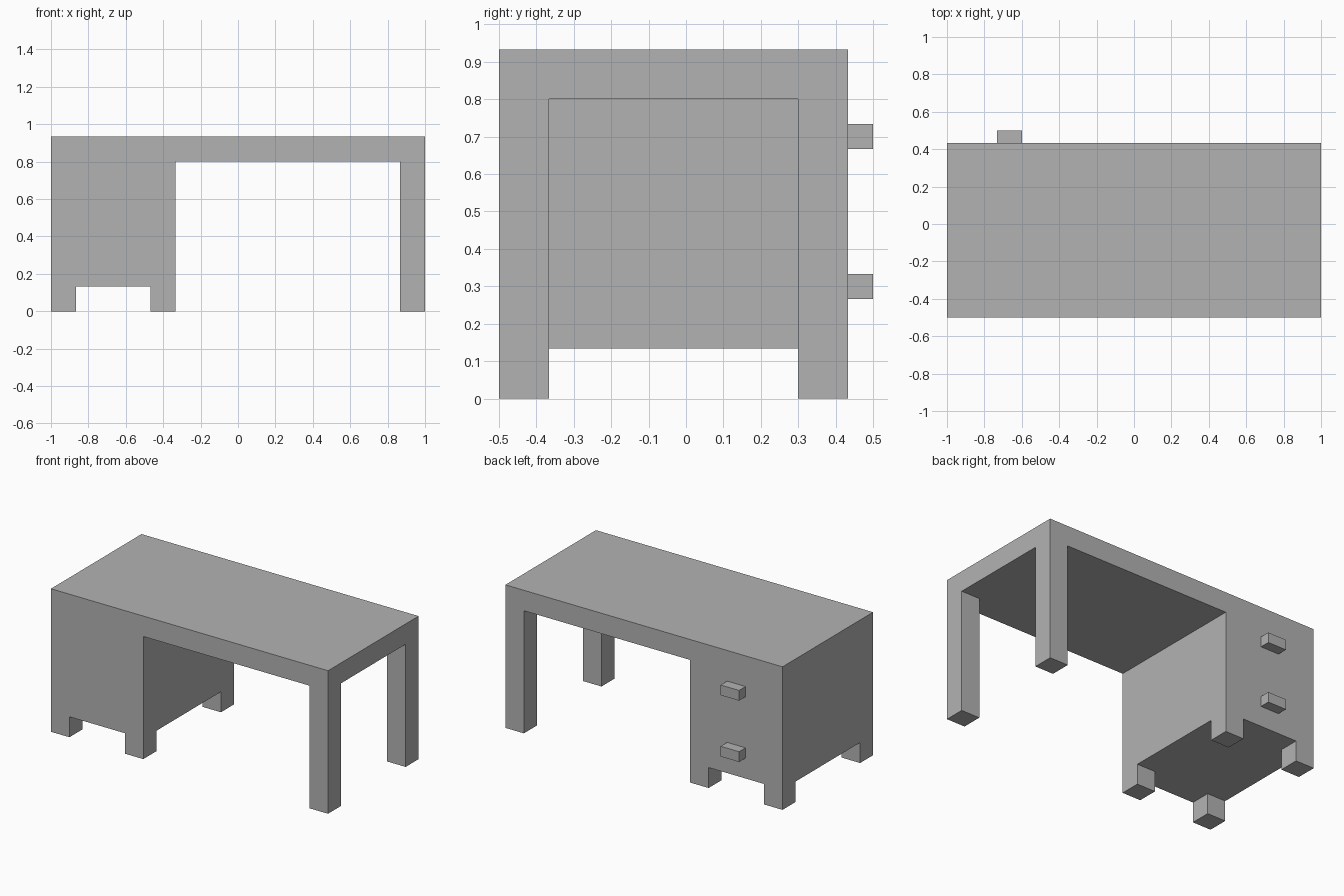
import bpy
from mathutils import Vector

default_cube = bpy.data.objects.get("Cube")
if default_cube:
    bpy.data.objects.remove(default_cube, do_unlink=True)

U = 2 / 15          # leg thickness; the desk is 15 legs wide
LEFT, RIGHT = -1.0, 1.0
FRONT, BACK = -0.5, -0.5 + 7 * U
TOP = 7 * U
OVER = 0.2          # how far cutters overshoot the body

grey = bpy.data.materials.new("plain_grey")
grey.use_nodes = True
colour = (0.45, 0.45, 0.45, 1)
grey.diffuse_color = colour
grey.node_tree.nodes["Principled BSDF"].inputs["Base Color"].default_value = colour


def box(name, low, high):
    """Axis-aligned box between two corners."""
    low, high = Vector(low), Vector(high)
    bpy.ops.mesh.primitive_cube_add(size=1, location=(low + high) / 2)
    obj = bpy.context.object
    obj.name = name
    obj.scale = high - low
    bpy.ops.object.transform_apply(location=False, rotation=False, scale=True)
    obj.data.materials.append(grey)
    return obj


def carve(body, low, high):
    """Cut a box-shaped opening out of the body."""
    cutter = box("cutter", low, high)
    cutter.hide_render = True
    mod = body.modifiers.new("opening", 'BOOLEAN')
    mod.operation = 'DIFFERENCE'
    mod.solver = 'EXACT'
    mod.object = cutter
    bpy.context.view_layer.objects.active = body
    bpy.ops.object.modifier_apply(modifier=mod.name)
    bpy.data.objects.remove(cutter, do_unlink=True)


# Desk body: top slab, cabinet and legs in one piece
desk = box("desk_body", (LEFT, FRONT, 0), (RIGHT, BACK, TOP))
cabinet_side = LEFT + 5 * U
leg_front, leg_back = FRONT + U, BACK - U

# Kneehole from front to back, then the open end between the tall legs
carve(desk, (cabinet_side, FRONT - OVER, -OVER), (RIGHT - U, BACK + OVER, TOP - U))
carve(desk, (RIGHT - 2 * U, leg_front, -OVER), (RIGHT + OVER, leg_back, TOP - U))

# Crossing gaps that leave four short feet under the cabinet
carve(desk, (LEFT + U, FRONT - OVER, -OVER), (cabinet_side - U, BACK + OVER, U))
carve(desk, (LEFT - OVER, leg_front, -OVER), (cabinet_side + OVER, leg_back, U))

# Drawer handles on the back of the cabinet
for name, z in (("lower_handle", 2 * U), ("upper_handle", 5 * U)):
    box(name, (LEFT + 2 * U, BACK, z), (LEFT + 3 * U, BACK + U / 2, z + U / 2))
